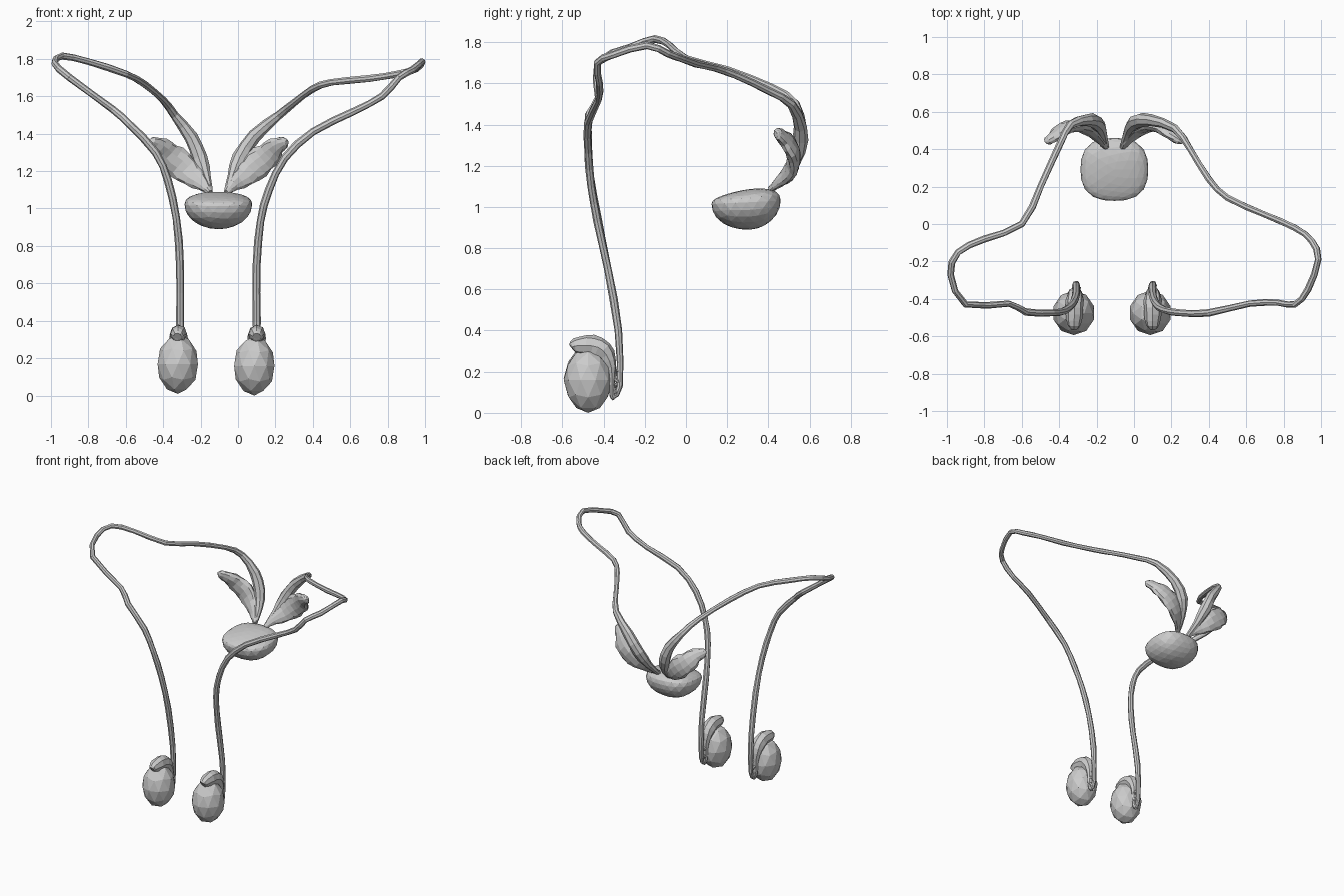
import bpy, bmesh, math
from mathutils import Vector

if "Cube" in bpy.data.objects:
    bpy.data.objects.remove(bpy.data.objects["Cube"])

MID = -0.105  # plane of symmetry for the paired glands


def finish(name, bm):
    bmesh.ops.recalc_face_normals(bm, faces=bm.faces)
    me = bpy.data.meshes.new(name)
    bm.to_mesh(me)
    bm.free()
    ob = bpy.data.objects.new(name, me)
    bpy.context.collection.objects.link(ob)
    return ob


def spline(vals, steps):
    """Catmull-Rom through vectors of any size."""
    n, out = len(vals), []
    for i in range(n - 1):
        p0, p1, p2, p3 = (vals[max(0, min(n - 1, i + k))] for k in (-1, 0, 1, 2))
        for s in range(steps):
            t = s / steps
            out.append(0.5 * (2 * p1 + (p2 - p0) * t + (2 * p0 - 5 * p1 + 4 * p2 - p3) * t * t
                              + (3 * p1 - p0 - 3 * p2 + p3) * t ** 3))
    return out + [vals[-1]]


def tube(name, pts, radii, sides=8, steps=3, wide=None, bump=0.0):
    """Loft of elliptical rings; radii are (width, thickness) pairs."""
    path = spline([Vector(p) for p in pts], steps)
    size = spline([Vector(r) for r in radii], steps)
    bm, rings = bmesh.new(), []
    side = Vector(wide or (1, 0, 0))
    for i, p in enumerate(path):
        t = (path[min(i + 1, len(path) - 1)] - path[max(i - 1, 0)]).normalized()
        ref = Vector(wide) if wide else side
        side = (ref - t * ref.dot(t)).normalized()
        up = t.cross(side)
        ring = []
        for k in range(sides):
            a = math.tau * k / sides
            f = 1 + bump * math.sin(i * 2.1 + k * 1.7)
            ring.append(bm.verts.new(p + f * (side * math.cos(a) * size[i].x
                                              + up * math.sin(a) * size[i].y)))
        rings.append(ring)
    for a, b in zip(rings, rings[1:]):
        for k in range(sides):
            j = (k + 1) % sides
            bm.faces.new((a[k], a[j], b[j], b[k]))
    bm.faces.new(rings[0])
    bm.faces.new(rings[-1])
    return finish(name, bm)


def flip(pts, left):
    return [(2 * MID - x, y, z) if left else (x, y, z) for x, y, z in pts]


# Prostate: rounded square from above, flattened sloping top, round belly
bm = bmesh.new()
bmesh.ops.create_icosphere(bm, subdivisions=3, radius=1)
for v in bm.verts:
    x, y, z = v.co
    h = (abs(x) ** 2.6 + abs(y) ** 2.6) ** (1 / 2.6)
    k = (x * x + y * y) ** 0.5 / h if h > 1e-6 else 1
    x, y = x * k, y * k
    if z > 0:
        z = 1.022 + 0.008 * y + (z ** 0.8) * (0.062 + 0.018 * y)
    else:
        y -= 0.1 * z * (1 - abs(y))
        z = 1.022 + 0.008 * y + z * 0.133
    v.co = (MID + x * 0.181, 0.292 + y * 0.168, z)
finish("prostate", bm)

# Spermatic ducts, which differ between the two sides
left_duct = [(-.31, -.352, .08), (-.31, -.322, .13), (-.31, -.328, .4), (-.31, -.38, .7),
             (-.33, -.43, .95), (-.375, -.465, 1.15), (-.44, -.475, 1.3), (-.58, -.47, 1.45),
             (-.67, -.425, 1.53), (-.9, -.43, 1.7), (-.98, -.27, 1.775), (-.94, -.15, 1.815),
             (-.8, -.08, 1.785), (-.6, 0, 1.72), (-.5, .2, 1.665), (-.4, .42, 1.58),
             (-.34, .53, 1.5), (-.25, .555, 1.38), (-.205, .545, 1.27), (-.17, .49, 1.16),
             (-.15, .41, 1.08)]
right_duct = [(.1, -.352, .08), (.1, -.322, .13), (.1, -.328, .4), (.1, -.38, .7),
              (.12, -.43, .93), (.165, -.46, 1.1), (.25, -.475, 1.27), (.4, -.475, 1.41),
              (.62, -.425, 1.52), (.77, -.42, 1.6), (.86, -.43, 1.7), (.93, -.35, 1.74),
              (.985, -.19, 1.785), (.95, -.09, 1.745), (.86, -.02, 1.72), (.7, .05, 1.695),
              (.5, .14, 1.675), (.4, .24, 1.64), (.3, .4, 1.565), (.22, .51, 1.5),
              (.09, .555, 1.39), (.01, .545, 1.27), (-.03, .49, 1.17), (-.06, .41, 1.08)]
for name, pts in (("left_duct", left_duct), ("right_duct", right_duct)):
    n = len(pts)
    r = [.014, .016] + [.021] * 6 + [.019] * (n - 13) + [.024, .036, .042, .028, .016]
    tube(name, pts, [(a, a * .9) for a in r], steps=2, bump=.06)

for side, left in (("left", True), ("right", False)):
    # Seminal vesicle: lobed leaf arching back and outward
    s = -1 if left else 1
    leaf = [(-.06, .41, 1.085), (-.025, .455, 1.125), (.035, .505, 1.175), (.1, .525, 1.235),
            (.165, .51, 1.29), (.205, .475, 1.332), (.25, .445, 1.355), (.262, .435, 1.357)]
    tube(side + "_seminal_vesicle", flip(leaf, left),
         [(.016, .014), (.034, .022), (.064, .028), (.076, .032), (.07, .032),
          (.05, .028), (.03, .022), (.01, .01)],
         sides=10, steps=2, wide=(-.7 * s, 0, .7), bump=.09)

    # Testis: faceted egg
    bm = bmesh.new()
    bmesh.ops.create_icosphere(bm, subdivisions=2, radius=1)
    cx, cz = (-.322, .168) if left else (.087, .159)
    for v in bm.verts:
        x, y, z = v.co
        w = 1 + .04 * (1 - abs(z))
        v.co = (cx + x * .109 * w, -.475 + y * .114 * w, cz + z * .159)
    finish(side + "_testis", bm)

    # Epididymis: thick cap on top tapering into a tail down the back
    ex = 0.012 if left else 0
    cap = [(.1, -.555, .318), (.1, -.54, .325), (.1, -.485, .328), (.1, -.425, .318),
           (.1, -.385, .28), (.1, -.362, .22), (.1, -.36, .14), (.1, -.358, .085), (.1, -.35, .065)]
    cap = [(x + ex * (1 - i / 8), y, z) for i, (x, y, z) in enumerate(cap)]
    tube(side + "_epididymis", flip(cap, left),
         [(.02, .02), (.036, .036), (.045, .05), (.048, .052), (.044, .042),
          (.034, .024), (.028, .014), (.022, .014), (.01, .008)],
         steps=2, wide=(1, 0, 0), bump=.05)

    # Coiled strand joining the tail to the duct
    coil = [(.1 + .018 * math.sin(i * 2.2), -.342 + .014 * math.cos(i * 2.2), .09 + i * .02)
            for i in range(7)]
    tube(side + "_coiled_strand", flip(coil, left), [(.009, .009)] * 7, sides=6)
